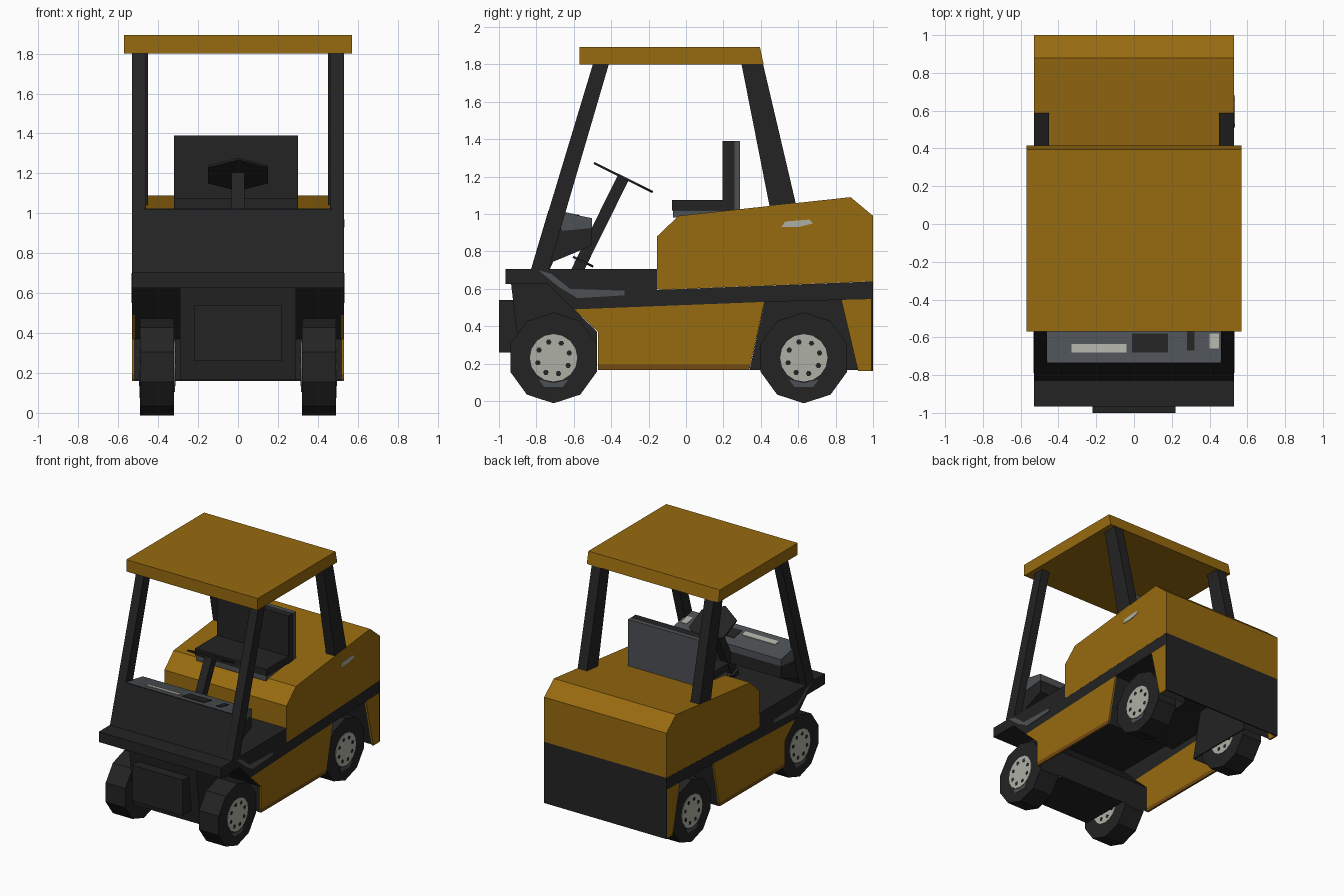
import bpy, bmesh, math
from mathutils import Vector, Matrix

if "Cube" in bpy.data.objects:
    bpy.data.objects.remove(bpy.data.objects["Cube"])


def material(name, rgb):
    m = bpy.data.materials.new(name)
    m.diffuse_color = (*rgb, 1)
    m.use_nodes = True
    m.node_tree.nodes["Principled BSDF"].inputs["Base Color"].default_value = m.diffuse_color
    return m


YELLOW = material("ochre yellow", (0.31, 0.145, 0.005))
BROWN = material("rust brown", (0.17, 0.07, 0.006))
BLACK = material("soft black", (0.017, 0.017, 0.017))
GREY = material("slate grey", (0.075, 0.082, 0.09))
PALE = material("pale metal", (0.42, 0.43, 0.37))


def finish(name, bm, mat):
    bmesh.ops.recalc_face_normals(bm, faces=bm.faces)
    me = bpy.data.meshes.new(name)
    bm.to_mesh(me)
    bm.free()
    me.materials.append(mat)
    ob = bpy.data.objects.new(name, me)
    bpy.context.collection.objects.link(ob)
    return ob


def prism(name, profile, x0, x1, mat):
    """Side profile of (y, z) points extruded across x."""
    bm = bmesh.new()
    f = bm.faces.new([bm.verts.new((x0, y, z)) for y, z in profile])
    r = bmesh.ops.extrude_face_region(bm, geom=[f])
    vs = [g for g in r["geom"] if isinstance(g, bmesh.types.BMVert)]
    bmesh.ops.translate(bm, verts=vs, vec=(x1 - x0, 0, 0))
    return finish(name, bm, mat)


def box(name, x0, x1, y0, y1, z0, z1, mat):
    return prism(name, [(y0, z0), (y1, z0), (y1, z1), (y0, z1)], x0, x1, mat)


def sheet(name, path, x0, x1, mat):
    """Open strip of (y, z) points spanning x."""
    bm = bmesh.new()
    rows = [[bm.verts.new((x, y, z)) for x in (x0, x1)] for y, z in path]
    for a, b in zip(rows, rows[1:]):
        bm.faces.new((a[0], a[1], b[1], b[0]))
    return finish(name, bm, mat)


def disc(name, centre, axis, radius, depth, sides, mat, turn=0.0):
    bm = bmesh.new()
    rot = Vector((0, 0, 1)).rotation_difference(Vector(axis)).to_matrix().to_4x4()
    m = Matrix.Translation(centre) @ rot @ Matrix.Rotation(turn, 4, 'Z')
    bmesh.ops.create_cone(bm, cap_ends=True, segments=sides, radius1=radius,
                          radius2=radius, depth=depth, matrix=m)
    return finish(name, bm, mat)


# Roof
prism("roof", [(-0.57, 1.80), (0.415, 1.80), (0.395, 1.893), (-0.57, 1.893)],
      -0.57, 0.57, YELLOW)

# Engine hood
prism("hood", [(-0.155, 0.60), (-0.155, 0.88), (-0.04, 0.99), (0.88, 1.09),
               (1.0, 0.99), (1.0, 0.64), (-0.14, 0.595)], -0.53, 0.53, YELLOW)

# Deck, hollow underneath
prism("deck", [(-0.965, 0.625), (-0.965, 0.705), (-0.155, 0.705), (-0.155, 0.594),
               (0.995, 0.639), (0.995, 0.60), (-0.17, 0.56), (-0.17, 0.625)],
      -0.515, 0.515, BLACK)
box("deck_nose", -0.53, 0.53, -0.966, -0.75, 0.625, 0.706, BLACK)
box("rear_wall", -0.53, 0.53, 0.99, 1.0, 0.16, 0.64, BLACK)

# Front box, bumper and front wheel housing
prism("front_box", [(-0.935, 0.625), (-0.88, 0.165), (-0.475, 0.165),
                    (-0.475, 0.37), (-0.74, 0.625)], -0.29, 0.29, BLACK)
box("front_bumper", -0.22, 0.22, -1.0, -0.88, 0.26, 0.54, BLACK)
sheet("front_wheel_housing", [(-0.74, 0.625), (-0.47, 0.37), (-0.47, 0.165)],
      -0.52, 0.52, BLACK)

# Dashboard with worn patches on its top
prism("dashboard", [(-0.83, 0.70), (-0.735, 1.02), (-0.505, 0.975), (-0.505, 0.83),
                    (-0.71, 0.745), (-0.73, 0.70)], -0.47, 0.47, BLACK)
prism("dashboard_top", [(-0.733, 1.023), (-0.503, 0.978), (-0.503, 0.925),
                        (-0.66, 0.91)], -0.472, 0.472, GREY)


def dash_plate(name, x0, x1, y0, y1, mat):
    def top(y):
        return 1.023 - 0.196 * (y + 0.733)
    prism(name, [(y0, top(y0) - 0.003), (y1, top(y1) - 0.003),
                 (y1, top(y1) + 0.004), (y0, top(y0) + 0.004)], x0, x1, mat)


dash_plate("dash_label", -0.33, -0.04, -0.68, -0.635, PALE)
dash_plate("dash_gauge", -0.01, 0.18, -0.68, -0.58, BLACK)
dash_plate("dash_switch", 0.28, 0.32, -0.67, -0.57, BLACK)
dash_plate("dash_lamp", 0.40, 0.45, -0.66, -0.58, PALE)

# Steering column and six-sided wheel
low, high = Vector((0, -0.59, 0.68)), Vector((0, -0.335, 1.195))
axis = (high - low).normalized()
disc("steering_column", (low + high) / 2, axis, 0.045, (high - low).length, 4,
     BLACK, math.pi / 4)
disc("steering_wheel", high, axis, 0.175, 0.012, 6, BLACK)
disc("column_collar", (0, -0.55, 0.745), axis, 0.06, 0.012, 6, BLACK)

# Seat
box("seat_base", -0.31, 0.29, -0.07, 0.22, 0.98, 1.02, GREY)
box("seat_cushion", -0.32, 0.30, -0.075, 0.21, 1.02, 1.075, BLACK)
box("seat_back", -0.32, 0.30, 0.195, 0.26, 1.0, 1.39, BLACK)
box("seat_back_shell", -0.32, 0.30, 0.26, 0.29, 1.0, 1.39, GREY)

# Handle
prism("hood_handle", [(0.51, 0.93), (0.53, 0.96), (0.66, 0.97), (0.68, 0.95), (0.60, 0.93)],
      0.525, 0.534, PALE)

# Mirrored side parts
for side, s in (("right", 1), ("left", -1)):
    skin = (s * 0.515, s * 0.53)

    # Roof posts
    prism("front_post_" + side, [(-0.83, 0.70), (-0.735, 0.70), (-0.41, 1.81), (-0.495, 1.81)],
          s * 0.46, s * 0.53, BLACK)
    prism("rear_post_" + side, [(0.455, 1.0), (0.60, 1.0), (0.41, 1.81), (0.295, 1.81)],
          s * 0.45, s * 0.529, BLACK)

    # Black belt and yellow lower panels
    prism("side_belt_" + side, [(-0.965, 0.705), (-0.155, 0.705), (-0.155, 0.594),
                                (0.99, 0.639), (0.99, 0.545), (0.42, 0.53), (-0.60, 0.49),
                                (-0.74, 0.625), (-0.965, 0.625)], *skin, BLACK)
    prism("side_panel_" + side, [(-0.60, 0.49), (0.42, 0.53), (0.345, 0.195),
                                 (-0.47, 0.195), (-0.47, 0.37)], *skin, YELLOW)
    prism("side_sill_" + side, [(-0.47, 0.195), (0.345, 0.195), (0.338, 0.165),
                                (-0.47, 0.165)], *skin, BROWN)
    prism("rear_trim_" + side, [(0.83, 0.541), (0.99, 0.545), (0.99, 0.16), (0.92, 0.16)],
          *skin, YELLOW)
    prism("belt_scuff_" + side, [(-0.79, 0.70), (-0.72, 0.68), (-0.62, 0.60), (-0.33, 0.59),
                                 (-0.33, 0.565), (-0.58, 0.55), (-0.68, 0.61)],
          s * 0.525, s * 0.533, GREY)

    # Rear wheel housing
    arch = [(0.34, 0.165), (0.42, 0.53), (0.83, 0.541), (0.92, 0.165)]
    sheet("rear_wheel_housing_" + side, arch, s * 0.29, s * 0.52, BLACK)
    prism("rear_housing_wall_" + side, arch, s * 0.28, s * 0.29, BLACK)

    # Ten-sided wheels with pale hubs and dark bolt holes
    for end, y in (("front", -0.708), ("rear", 0.63)):
        tag = end + "_" + side
        disc("tyre_" + tag, (s * 0.405, y, 0.231), (1, 0, 0), 0.243, 0.17, 10, BLACK,
             math.pi / 2)
        disc("hub_" + tag, (s * 0.405, y, 0.231), (1, 0, 0), 0.127, 0.178, 16, PALE)
        for i in range(8):
            a = i * math.pi / 4 + 0.3
            disc(f"bolt_hole_{i}_{tag}",
                 (s * 0.405, y + 0.088 * math.cos(a), 0.231 + 0.088 * math.sin(a)),
                 (1, 0, 0), 0.015, 0.182, 6, BLACK)
        prism("tyre_scuff_" + tag, [(y - 0.08, 0.115), (y, 0.095), (y + 0.08, 0.115),
                                    (y + 0.05, 0.075), (y - 0.05, 0.075)],
              s * 0.486, s * 0.493, GREY)
